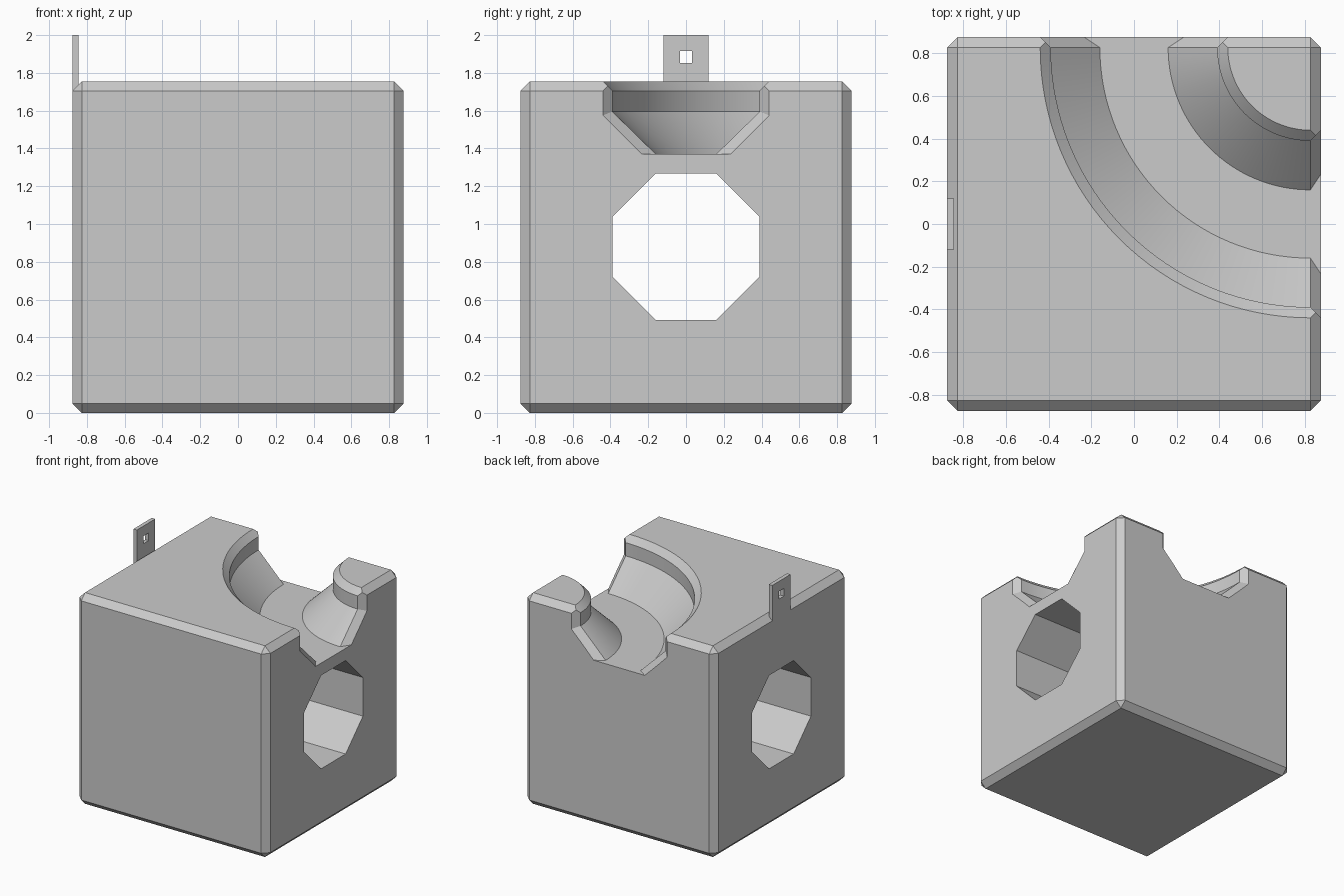
import bpy, bmesh, math
from mathutils import Vector

HALF, TOP, BEV = 0.877, 1.755, 0.05

old = bpy.data.objects.get("Cube")
if old:
    bpy.data.objects.remove(old, do_unlink=True)

grey = bpy.data.materials.new("plain grey")
grey.use_nodes = True
colour = (0.6, 0.6, 0.6, 1)
grey.diffuse_color = colour
grey.node_tree.nodes["Principled BSDF"].inputs["Base Color"].default_value = colour


def finish(name, bm):
    bmesh.ops.recalc_face_normals(bm, faces=bm.faces)
    mesh = bpy.data.meshes.new(name)
    bm.to_mesh(mesh)
    bm.free()
    mesh.materials.append(grey)
    obj = bpy.data.objects.new(name, mesh)
    bpy.context.scene.collection.objects.link(obj)
    return obj


def box(name, low, high, bevel=0):
    low, high = Vector(low), Vector(high)
    bm = bmesh.new()
    bmesh.ops.create_cube(bm, size=1)
    for v in bm.verts:
        v.co = (low + high) / 2 + v.co * (high - low)
    if bevel:
        bmesh.ops.bevel(bm, geom=bm.edges[:], offset=bevel, segments=1, affect='EDGES')
    return finish(name, bm)


def loft(name, rings):
    """Skin a closed solid through matching rings of points."""
    bm = bmesh.new()
    rows = [[bm.verts.new(p) for p in ring] for ring in rings]
    n = len(rows[0])
    for a, b in zip(rows, rows[1:]):
        for i in range(n):
            j = (i + 1) % n
            bm.faces.new((a[i], a[j], b[j], b[i]))
    bm.faces.new(rows[0])
    bm.faces.new(rows[-1])
    return finish(name, bm)


def cut(target, cutter):
    mod = target.modifiers.new(cutter.name, 'BOOLEAN')
    mod.operation = 'DIFFERENCE'
    mod.solver = 'EXACT'
    mod.object = cutter
    bpy.ops.object.select_all(action='DESELECT')
    bpy.context.view_layer.objects.active = target
    target.select_set(True)
    bpy.ops.object.modifier_apply(modifier=mod.name)
    bpy.data.objects.remove(cutter, do_unlink=True)


def groove_section(t):
    """Half-octagon trough with a flared rim; t widens it at the mouths."""
    half = [(0.16 + 1.5 * t, TOP - 0.385), (0.39 + t, TOP - 0.16 - 0.4 * t),
            (0.39 + t, TOP - BEV + t), (0.54, TOP + 0.1)]
    return half + [(-d, z) for d, z in reversed(half)]


# chamfered block
block = box("block", (-HALF, -HALF, 0), (HALF, HALF, TOP), BEV)

# quarter-turn groove in the top, with chamfered mouths on the right and back
pivot = HALF - BEV
rings = [[(pivot + 0.1, d, z) for d, z in groove_section(0.1)]]
steps = 32
for k in range(steps + 1):
    a = math.pi / 2 * k / steps
    rings.append([(pivot - (pivot - d) * math.sin(a), pivot - (pivot - d) * math.cos(a), z)
                  for d, z in groove_section(0)])
rings.append([(d, pivot + 0.1, z) for d, z in groove_section(0.1)])
cut(block, loft("groove_cutter", rings))

# octagonal tunnel from side to side
octagon = [(0.42 * math.cos(a), 0.88 + 0.42 * math.sin(a))
           for a in (math.pi / 8 + math.pi / 4 * k for k in range(8))]
cut(block, loft("tunnel_cutter", [[(x, y, z) for y, z in octagon] for x in (-1, 1)]))

bpy.ops.object.shade_smooth_by_angle(angle=math.radians(25))

# upright tag with a square hole on the left edge
tag = box("tag", (-HALF, -0.12, TOP - BEV), (-HALF + 0.032, 0.12, 2))
cut(tag, box("tag_hole_cutter", (-1, -0.033, 1.853), (-0.8, 0.033, 1.917)))
